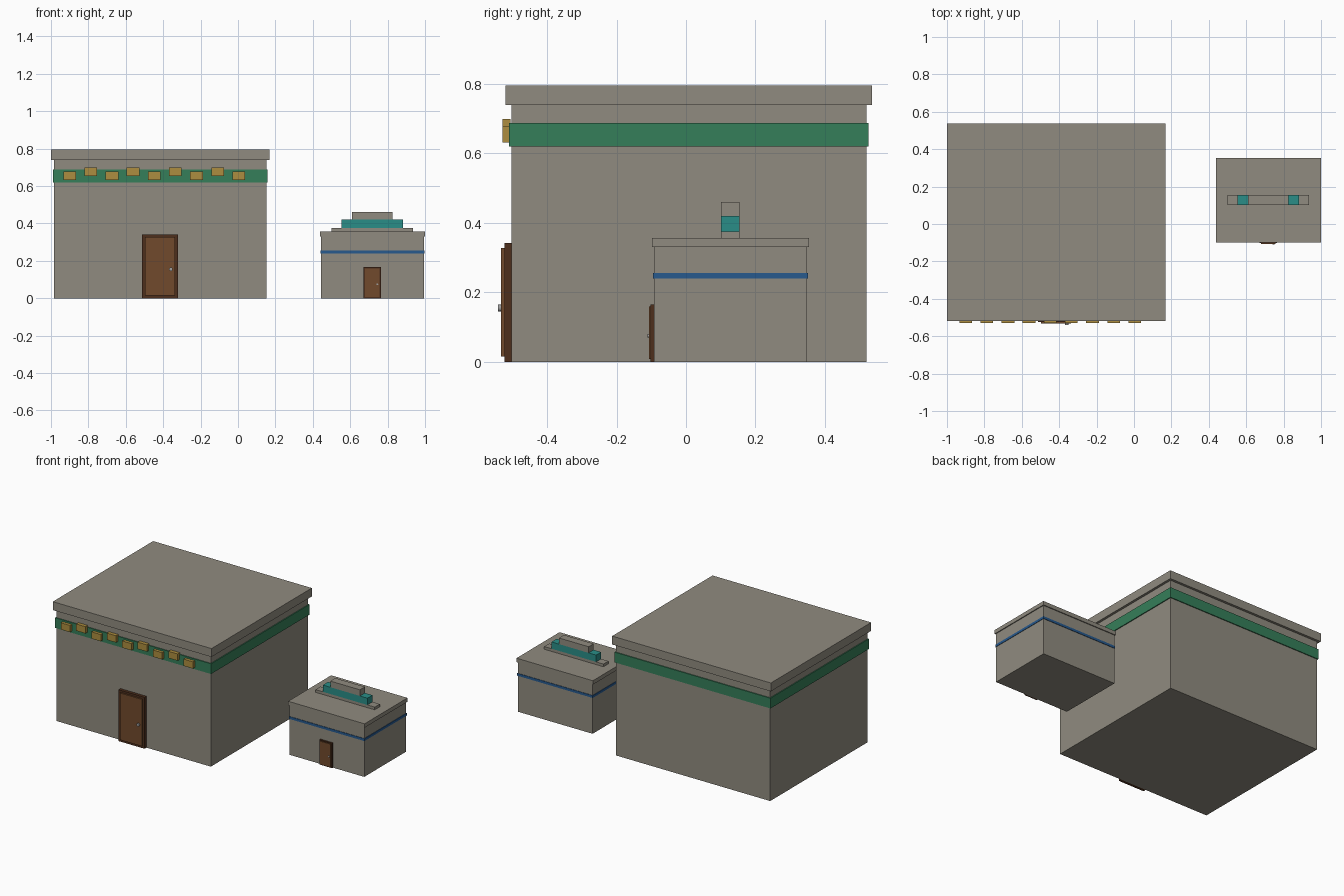
import bpy

cube = bpy.data.objects.get("Cube")
if cube:
    bpy.data.objects.remove(cube, do_unlink=True)


def material(name, rgb):
    m = bpy.data.materials.new(name)
    m.use_nodes = True
    color = (*rgb, 1)
    m.diffuse_color = color
    bsdf = next(n for n in m.node_tree.nodes if n.type == 'BSDF_PRINCIPLED')
    bsdf.inputs["Base Color"].default_value = color
    return m


STONE = material("warm grey stone", (0.28, 0.26, 0.215))
GREEN = material("green band", (0.036, 0.21, 0.10))
GOLD = material("gold blocks", (0.42, 0.27, 0.05))
BLUE = material("blue band", (0.02, 0.10, 0.27))
TEAL = material("teal block", (0.023, 0.27, 0.245))
WOOD = material("brown door", (0.165, 0.068, 0.025))
FRAME = material("dark brown frame", (0.075, 0.028, 0.012))
METAL = material("grey metal", (0.35, 0.35, 0.35))


def box(name, x, y, z, mat):
    """Box from (min, max) pairs along each axis."""
    spans = (x, y, z)
    bpy.ops.mesh.primitive_cube_add(size=1, location=[(a + b) / 2 for a, b in spans])
    ob = bpy.context.object
    ob.name = name
    ob.scale = [b - a for a, b in spans]
    bpy.ops.object.transform_apply(location=False, rotation=False, scale=True)
    ob.data.materials.append(mat)
    return ob


def grow(span, d):
    return (span[0] - d, span[1] + d)


def building(prefix, x, y, wall_top, roof_top, overhang, band, band_out, band_mat):
    box(prefix + "_walls", x, y, (0, wall_top), STONE)
    box(prefix + "_roof_slab", grow(x, overhang), grow(y, overhang), (wall_top, roof_top), STONE)
    box(prefix + "_band", grow(x, band_out), grow(y, band_out), band, band_mat)


def door(prefix, cx, wall_y, s):
    """Framed door with a round knob; s scales the full-size door."""
    def across(half):
        return (cx - half * s, cx + half * s)
    box(prefix + "_door_frame", across(0.096), (wall_y - 0.02 * s, wall_y), (0, 0.342 * s), FRAME)
    box(prefix + "_door_panel", across(0.081), (wall_y - 0.029 * s, wall_y),
        (0.016 * s, 0.328 * s), WOOD)
    bpy.ops.mesh.primitive_cylinder_add(
        vertices=16, radius=0.01 * s, depth=0.01 * s,
        location=(cx + 0.058 * s, wall_y - 0.033 * s, 0.155 * s), rotation=(1.5708, 0, 0))
    knob = bpy.context.object
    knob.name = prefix + "_door_knob"
    knob.data.materials.append(METAL)
    bpy.ops.object.shade_smooth_by_angle()


# Large building
building("large", (-0.984, 0.152), (-0.503, 0.52), 0.74, 0.796, 0.016,
         (0.62, 0.688), 0.006, GREEN)
door("large", -0.417, -0.503, 1)

# Staggered blocks along the front band
for i in range(9):
    cx = -0.9 + i * 0.113
    low = 0.632 + (i % 2) * 0.022
    box(f"sign_block_{i + 1}", (cx - 0.034, cx + 0.034), (-0.529, -0.505),
        (low, low + 0.045), GOLD)

# Small building
building("small", (0.444, 0.994), (-0.092, 0.348), 0.331, 0.357, 0.006,
         (0.24, 0.256), 0.003, BLUE)
door("small", 0.717, -0.092, 0.485)

# Stepped rooftop sign
for name, half, z, mat in (("base", 0.218, (0.357, 0.375), STONE),
                           ("middle", 0.164, (0.375, 0.42), TEAL),
                           ("top", 0.109, (0.42, 0.461), STONE)):
    box("rooftop_sign_" + name, (0.718 - half, 0.718 + half), (0.101, 0.154), z, mat)
